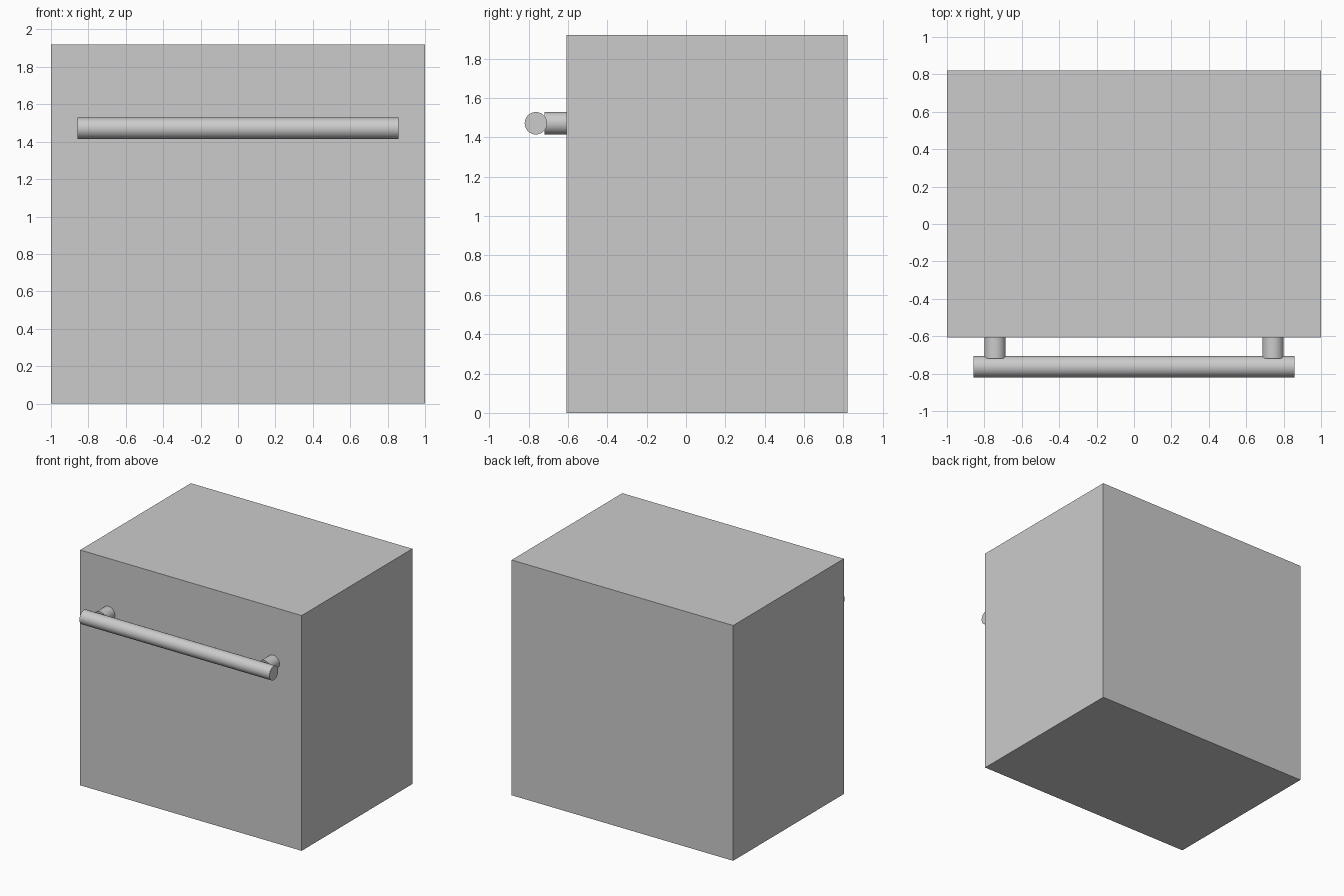
import bpy, math

if "Cube" in bpy.data.objects:
    bpy.data.objects.remove(bpy.data.objects["Cube"])

HANDLE_Z = 1.472
RADIUS = 0.057
FRONT_Y, BACK_Y, HEIGHT = -0.607, 0.82, 1.92


def rod(name, location, length, rotation):
    bpy.ops.mesh.primitive_cylinder_add(vertices=32, radius=RADIUS, depth=length,
                                        location=location, rotation=rotation)
    obj = bpy.context.object
    obj.name = name
    bpy.ops.object.shade_smooth_by_angle(angle=math.radians(30))
    return obj


# Cabinet body
bpy.ops.mesh.primitive_cube_add(size=1, location=(0, (FRONT_Y + BACK_Y) / 2, HEIGHT / 2))
body = bpy.context.object
body.name = "cabinet_body"
body.scale = (2, BACK_Y - FRONT_Y, HEIGHT)
bpy.ops.object.transform_apply(location=False, rotation=False, scale=True)

# Horizontal handle bar
rod("handle_bar", (0, -0.763, HANDLE_Z), 1.715, (0, math.pi / 2, 0))

# Two standoff posts joining bar and body
post_end = -0.72
for side, x in (("left", -0.743), ("right", 0.743)):
    rod("handle_post_" + side, (x, (FRONT_Y + post_end) / 2, HANDLE_Z),
        FRONT_Y - post_end, (math.pi / 2, 0, 0))
